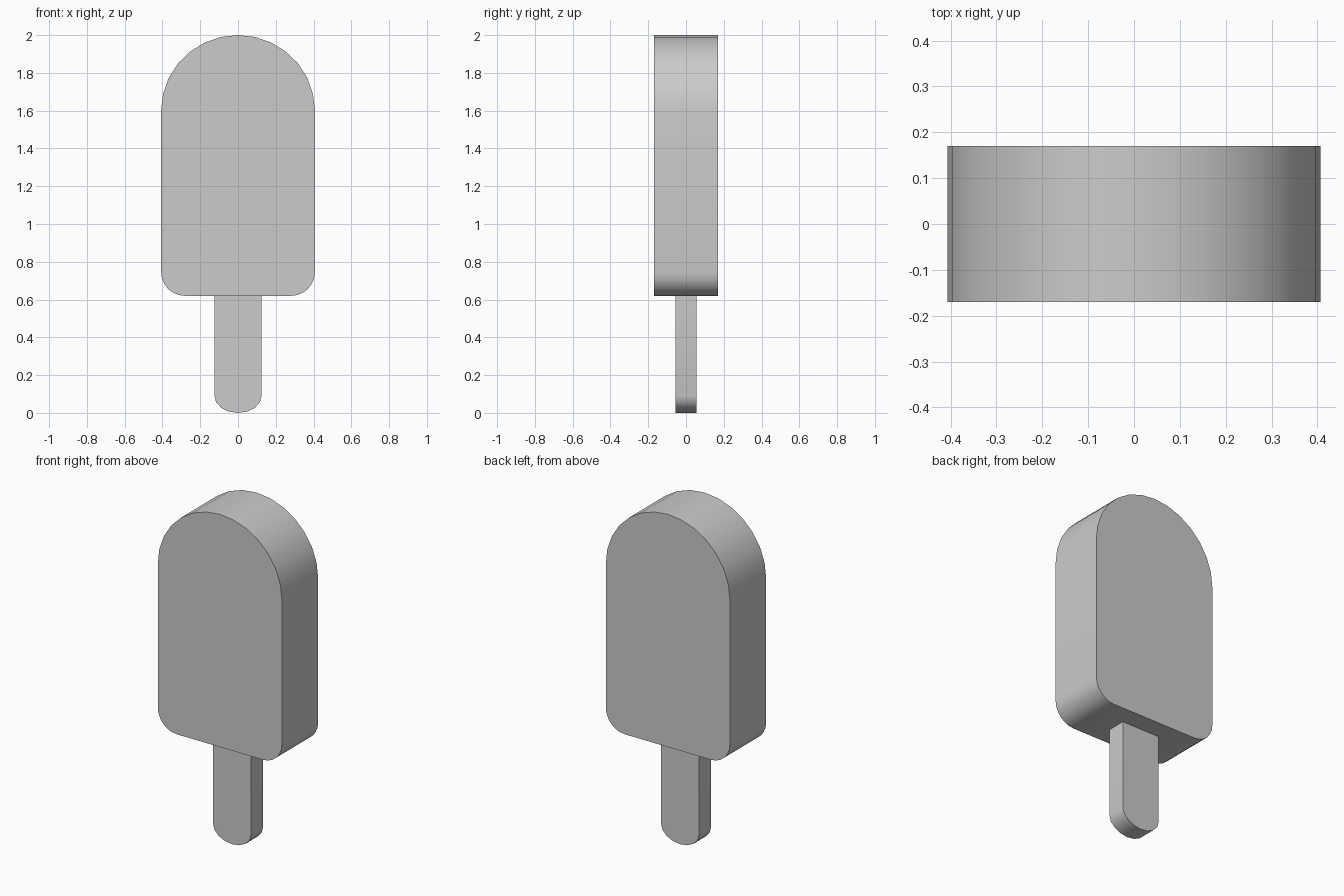
import bpy, bmesh, math

cube = bpy.data.objects.get("Cube")
if cube:
    bpy.data.objects.remove(cube, do_unlink=True)

# One plain grey for the whole model
grey = bpy.data.materials.new("plain grey")
grey.use_nodes = True
colour = (0.6, 0.6, 0.6, 1)
grey.diffuse_color = colour
grey.node_tree.nodes["Principled BSDF"].inputs["Base Color"].default_value = colour


def arc(cx, cz, rx, rz, start, end, steps):
    """Points along an elliptical arc, angles in degrees."""
    angles = [math.radians(start + (end - start) * i / steps) for i in range(steps + 1)]
    return [(cx + rx * math.cos(a), cz + rz * math.sin(a)) for a in angles]


def slab(name, outline, half_depth):
    """Extrude a front outline through the depth, smooth around its rim."""
    bm = bmesh.new()
    face = bm.faces.new([bm.verts.new((x, -half_depth, z)) for x, z in outline])
    moved = bmesh.ops.extrude_face_region(bm, geom=[face])["geom"]
    verts = [v for v in moved if isinstance(v, bmesh.types.BMVert)]
    bmesh.ops.translate(bm, verts=verts, vec=(0, 2 * half_depth, 0))
    bmesh.ops.recalc_face_normals(bm, faces=bm.faces)
    mesh = bpy.data.meshes.new(name)
    bm.to_mesh(mesh)
    bm.free()
    mesh.materials.append(grey)
    obj = bpy.data.objects.new(name, mesh)
    bpy.context.collection.objects.link(obj)
    bpy.ops.object.select_all(action="DESELECT")
    obj.select_set(True)
    bpy.context.view_layer.objects.active = obj
    bpy.ops.object.shade_smooth_by_angle(angle=math.radians(40))


# Ice body: arched top and rounded lower corners
WIDTH, BASE, CORNER = 0.407, 0.62, 0.125
body = arc(0, 1.6, WIDTH, 0.4, 0, 180, 14)
body += arc(CORNER - WIDTH, BASE + CORNER, CORNER, CORNER, 180, 270, 6)
body += arc(WIDTH - CORNER, BASE + CORNER, CORNER, CORNER, 270, 360, 6)
slab("ice_body", body, 0.17)

# Stick: rounded lower end, its top tucked into the body
stick = [(0.125, BASE + 0.02), (-0.125, BASE + 0.02)]
stick += arc(0, 0.09, 0.125, 0.09, 180, 360, 8)
slab("stick", stick, 0.056)
